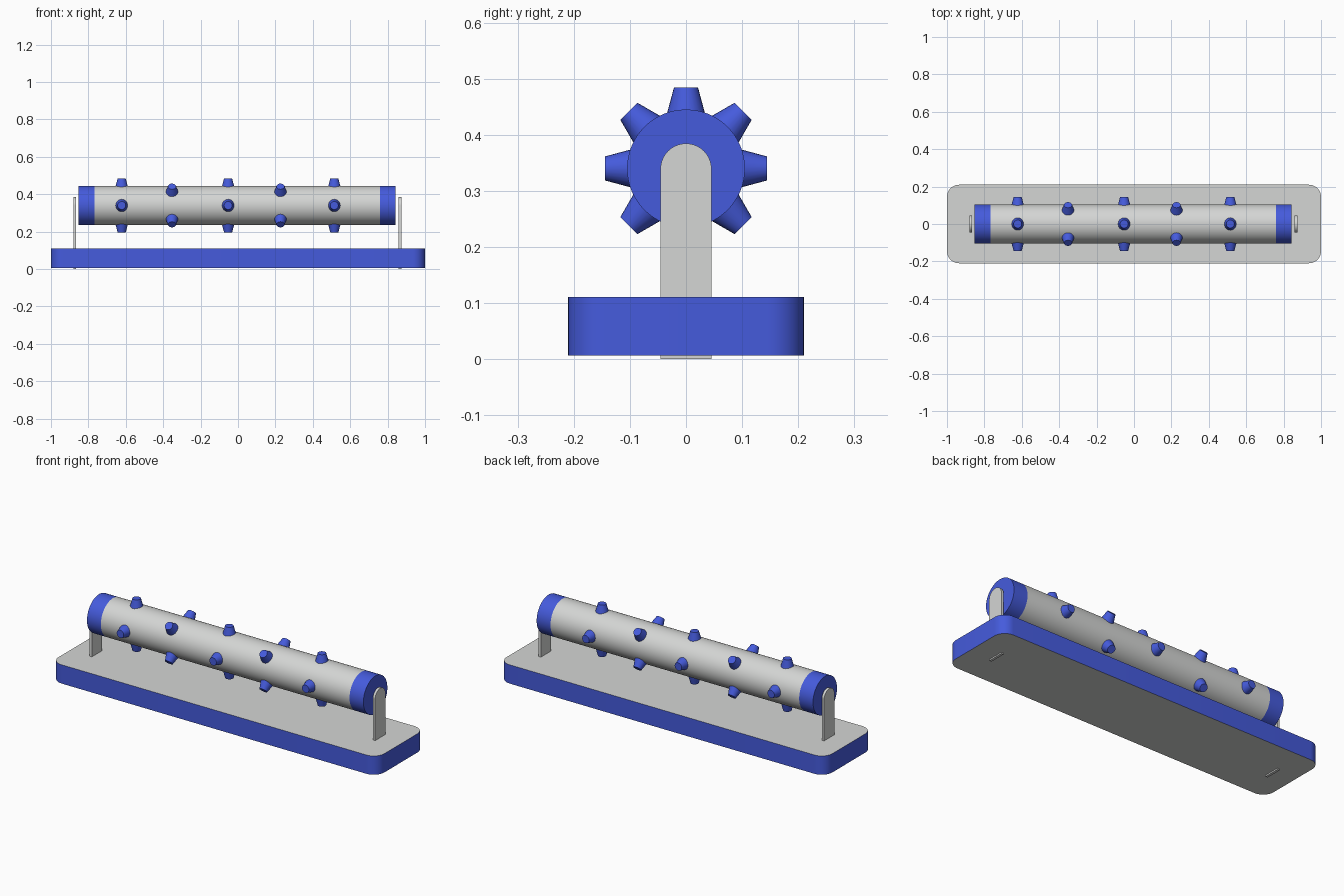
import bpy, bmesh, math
from mathutils import Matrix, Vector

if "Cube" in bpy.data.objects:
    bpy.data.objects.remove(bpy.data.objects["Cube"])


def material(name, rgb):
    m = bpy.data.materials.new(name)
    m.diffuse_color = (*rgb, 1)
    m.use_nodes = True
    m.node_tree.nodes["Principled BSDF"].inputs["Base Color"].default_value = m.diffuse_color
    return m


BLUE = material("blue", (0.06, 0.105, 0.72))
GREY = material("light grey", (0.66, 0.67, 0.66))
ROLLER_Z, ROLLER_X, ROLLER_R = 0.34, -0.005, 0.105


def finish(name, bm, mats, pick=None):
    """Turn a bmesh into a smooth-shaded object; pick(face) gives its material."""
    bmesh.ops.recalc_face_normals(bm, faces=bm.faces)
    bm.normal_update()
    if pick:
        for f in bm.faces:
            f.material_index = pick(f)
    me = bpy.data.meshes.new(name)
    bm.to_mesh(me)
    bm.free()
    for m in mats:
        me.materials.append(m)
    ob = bpy.data.objects.new(name, me)
    bpy.context.collection.objects.link(ob)
    bpy.ops.object.select_all(action='DESELECT')
    ob.select_set(True)
    bpy.context.view_layer.objects.active = ob
    bpy.ops.object.shade_smooth_by_angle(angle=math.radians(35))
    return ob


def extrude(points, vec):
    """Solid prism from an outline."""
    bm = bmesh.new()
    face = bm.faces.new([bm.verts.new(p) for p in points])
    res = bmesh.ops.extrude_face_region(bm, geom=[face], use_keep_orig=True)
    bmesh.ops.translate(bm, vec=vec,
                        verts=[v for v in res["geom"] if isinstance(v, bmesh.types.BMVert)])
    return bm


def arc(cx, cy, r, a0, a1, n):
    return [(cx + r * math.cos(math.radians(a0 + (a1 - a0) * i / n)),
             cy + r * math.sin(math.radians(a0 + (a1 - a0) * i / n))) for i in range(n + 1)]


# base plate: blue sides, grey top and bottom
r = 0.065
outline = []
for k, (sx, sy) in enumerate([(1, 1), (-1, 1), (-1, -1), (1, -1)]):
    outline += arc(sx * (1 - r), sy * (0.21 - r), r, k * 90, k * 90 + 90, 10)
finish("base", extrude([(x, y, 0.007) for x, y in outline], (0, 0, 0.104)),
       [BLUE, GREY], lambda f: int(abs(f.normal.z) > 0.9))

# round-topped end posts, passing through the base
for name, x in (("left_post", -0.879), ("right_post", 0.859)):
    side = [(-0.045, 0)] + [(0.045, 0)] + arc(0, 0.339, 0.0455, 0, 180, 20)
    finish(name, extrude([(x, y, z) for y, z in side], (0.014, 0, 0)), [GREY])


def cylinder(name, x0, x1, mat, radius):
    bm = bmesh.new()
    bmesh.ops.create_cone(bm, cap_ends=True, segments=64, radius1=radius, radius2=radius,
                          depth=x1 - x0,
                          matrix=Matrix.Translation(((x0 + x1) / 2, 0, ROLLER_Z))
                          @ Matrix.Rotation(math.pi / 2, 4, 'Y'))
    finish(name, bm, [mat])


# roller with blue end bands
cylinder("roller", ROLLER_X - 0.763, ROLLER_X + 0.763, GREY, ROLLER_R)
cylinder("left_end_band", ROLLER_X - 0.848, ROLLER_X - 0.763, BLUE, ROLLER_R)
cylinder("right_end_band", ROLLER_X + 0.763, ROLLER_X + 0.848, BLUE, ROLLER_R)

# rings of four tapered studs, every second ring turned by 45 degrees
for i, x in enumerate((-0.622, -0.353, -0.053, 0.227, 0.515)):
    bm = bmesh.new()
    for k in range(4):
        turn = Matrix.Rotation(math.radians(k * 90 + 45 * (i % 2)), 4, 'X')
        bmesh.ops.create_cone(bm, cap_ends=True, segments=24, radius1=0.036, radius2=0.0215,
                              depth=0.054,
                              matrix=Matrix.Translation((x, 0, ROLLER_Z)) @ turn
                              @ Matrix.Translation((0, 0, 0.117)))
    finish(f"stud_ring_{i + 1}", bm, [BLUE])
